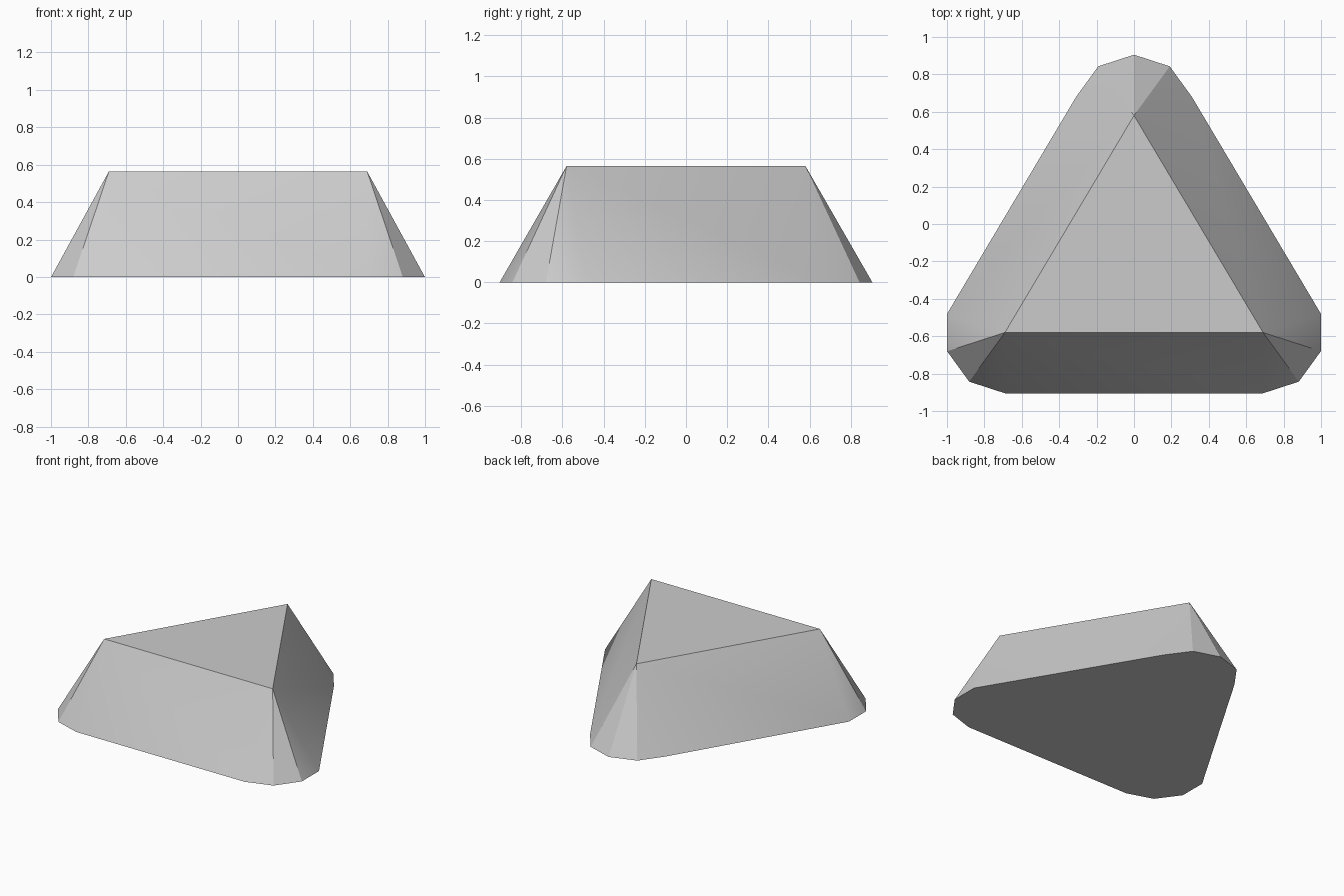
import bpy
import bmesh
from math import cos, sin, radians

cube = bpy.data.objects.get("Cube")
if cube:
    bpy.data.objects.remove(cube, do_unlink=True)

HEIGHT = 0.565
FLARE = 0.325   # how far the foot spreads beyond the top
STEP = 36       # each corner is part of a ten-sided cone

# Top corner position, first and last angle of its cone at the foot
CORNERS = [((0, 0.58), 18, 162),
           ((-0.69, -0.58), 162, 270),
           ((0.69, -0.58), 270, 378)]

grey = bpy.data.materials.new("plain_grey")
grey.use_nodes = True
colour = (0.6, 0.6, 0.6, 1)
grey.diffuse_color = colour
grey.node_tree.nodes["Principled BSDF"].inputs["Base Color"].default_value = colour

bm = bmesh.new()
tops, feet = [], []
for (x, y), start, end in CORNERS:
    tops.append(bm.verts.new((x, y, HEIGHT)))
    feet.append([bm.verts.new((x + FLARE * cos(radians(a)),
                               y + FLARE * sin(radians(a)), 0))
                 for a in range(start, end + 1, STEP)])

# Flat top and flat underside
bm.faces.new(tops)
bm.faces.new([v for foot in reversed(feet) for v in reversed(foot)])

for i, foot in enumerate(feet):
    # Cone facets around the corner
    for a, b in zip(foot, foot[1:]):
        bm.faces.new((tops[i], a, b))
    # Sloping side to the next corner
    j = (i + 1) % len(feet)
    bm.faces.new((tops[i], foot[-1], feet[j][0], tops[j]))

bmesh.ops.recalc_face_normals(bm, faces=bm.faces)
mesh = bpy.data.meshes.new("flared_triangle_block")
bm.to_mesh(mesh)
bm.free()
mesh.materials.append(grey)

block = bpy.data.objects.new("flared_triangle_block", mesh)
bpy.context.collection.objects.link(block)

# Soft blend on the shallow edges, crisp on the rest
bpy.ops.object.select_all(action="DESELECT")
block.select_set(True)
bpy.context.view_layer.objects.active = block
bpy.ops.object.shade_smooth_by_angle(angle=radians(30))
